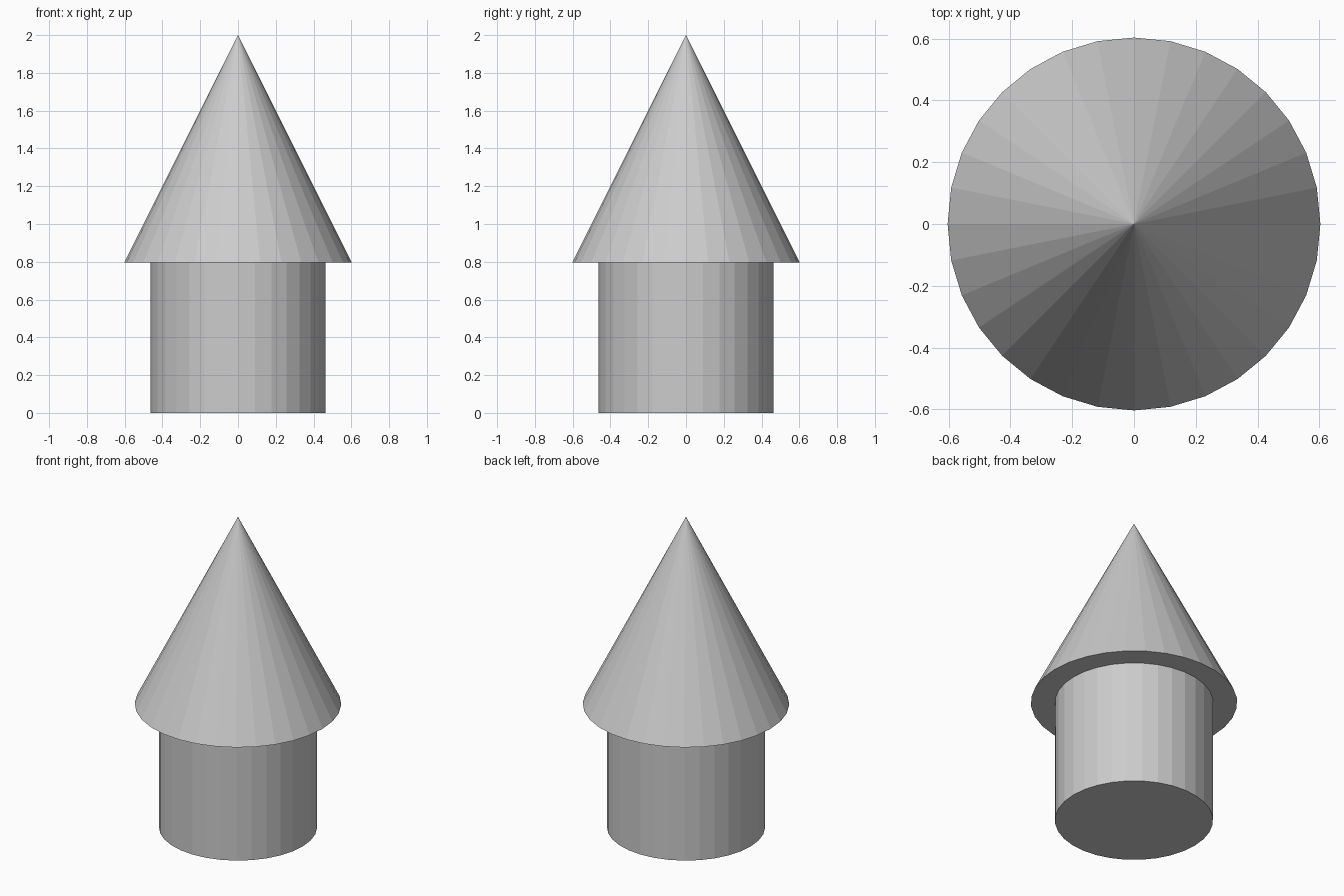
import bpy

if "Cube" in bpy.data.objects:
    bpy.data.objects.remove(bpy.data.objects["Cube"])

SIDES = 32
BODY_R, ROOF_R = 0.462, 0.603
EAVE_Z, TOP_Z = 0.795, 2.0

# Cylindrical body
bpy.ops.mesh.primitive_cylinder_add(vertices=SIDES, radius=BODY_R, depth=EAVE_Z,
                                    location=(0, 0, EAVE_Z / 2))
bpy.context.object.name = "body"

# Overhanging conical roof, closed underneath
roof_h = TOP_Z - EAVE_Z
bpy.ops.mesh.primitive_cone_add(vertices=SIDES, radius1=ROOF_R, radius2=0, depth=roof_h,
                                location=(0, 0, EAVE_Z + roof_h / 2))
bpy.context.object.name = "roof"
